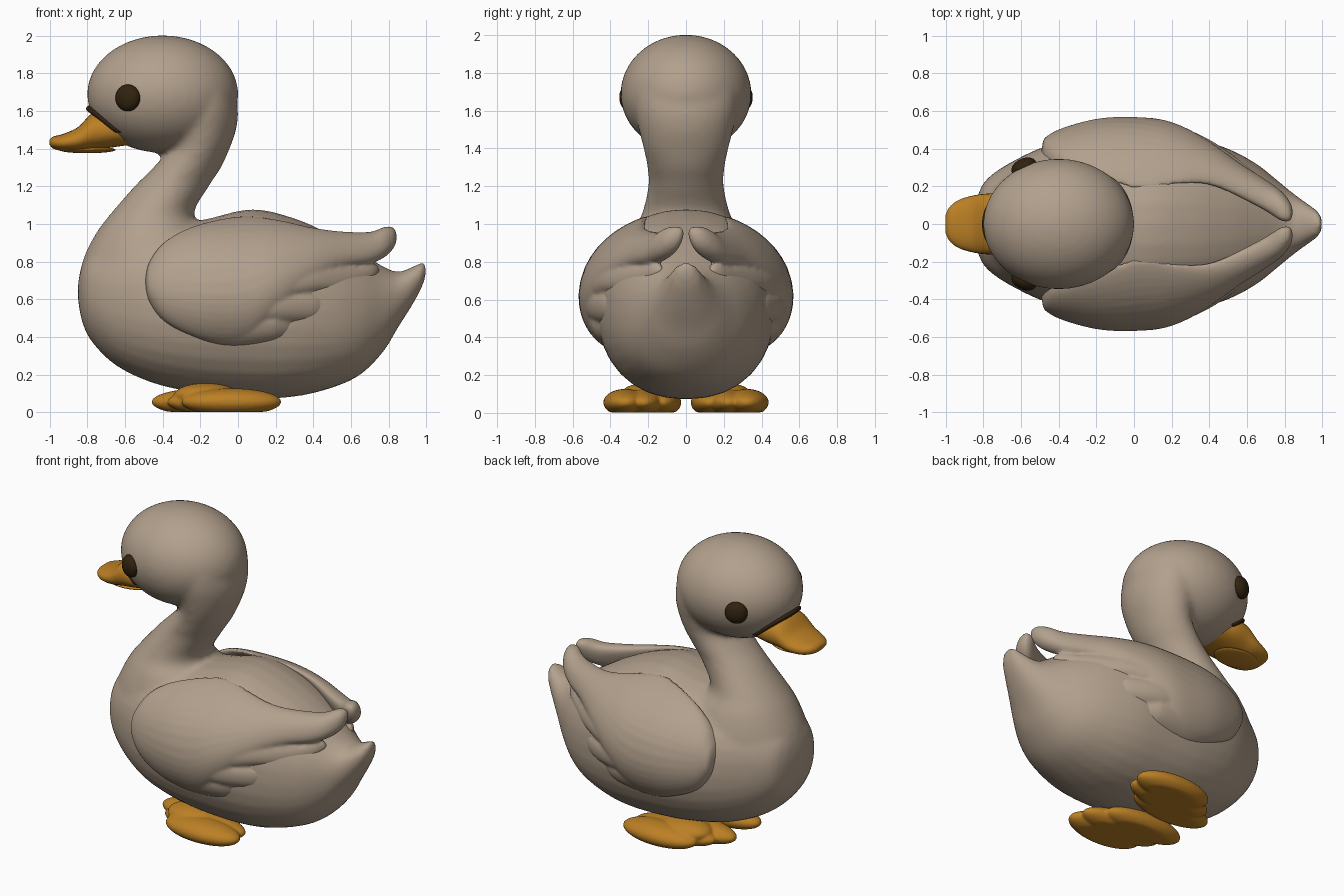
import bpy, bmesh, math
from mathutils import Vector, Matrix

if "Cube" in bpy.data.objects:
    bpy.data.objects.remove(bpy.data.objects["Cube"])


def material(name, rgb):
    m = bpy.data.materials.new(name)
    m.diffuse_color = (*rgb, 1)
    m.use_nodes = True
    m.node_tree.nodes["Principled BSDF"].inputs["Base Color"].default_value = m.diffuse_color
    return m


PLUMAGE = material("taupe_plumage", (0.445, 0.352, 0.265))
ORANGE = material("bill_orange", (0.50, 0.215, 0.018))
DARK = material("dark_brown", (0.030, 0.016, 0.005))


def spline(keys, sub=6):
    """Catmull-Rom interpolation through tuples."""
    out = []
    for i in range(len(keys) - 1):
        a, b, c, d = (keys[max(0, min(len(keys) - 1, i + k))] for k in (-1, 0, 1, 2))
        for s in range(sub):
            t = s / sub
            out.append(tuple(0.5 * (2 * q + (r - p) * t + (2 * p - 5 * q + 4 * r - w) * t * t
                                    + (3 * q - p - 3 * r + w) * t ** 3)
                             for p, q, r, w in zip(a, b, c, d)))
    return out + [keys[-1]]


def power(v, p):
    return math.copysign(abs(v) ** p, v)


def circle(n=32, p=1.0):
    return [(power(math.cos(2 * math.pi * i / n), p), power(math.sin(2 * math.pi * i / n), p))
            for i in range(n)]


def loft(bm, rings):
    vs = [[bm.verts.new(p) for p in r] for r in rings]
    n = len(vs[0])
    for a, b in zip(vs, vs[1:]):
        for i in range(n):
            bm.faces.new((a[i], a[(i + 1) % n], b[(i + 1) % n], b[i]))
    bm.faces.new(vs[0][::-1])
    bm.faces.new(vs[-1])


def loft_x(bm, keys, p=1.0):
    """Loft of sections across x; each key is x, low z, high z, half width."""
    loft(bm, [[(x, w * c, (lo + hi) / 2 + (hi - lo) / 2 * s) for c, s in circle(p=p)]
              for x, lo, hi, w in spline(keys)])


def ball(bm, centre, radii, turn=0.0):
    m = Matrix.Translation(centre) @ Matrix.Rotation(turn, 4, 'Z') @ Matrix.Diagonal((*radii, 1))
    return bmesh.ops.create_uvsphere(bm, u_segments=40, v_segments=24, radius=1, matrix=m)['verts']


def finish(bm, name, mat, voxel=0, smooth=0):
    bmesh.ops.recalc_face_normals(bm, faces=bm.faces)
    for f in bm.faces:
        f.smooth = True
    me = bpy.data.meshes.new(name)
    bm.to_mesh(me)
    bm.free()
    me.materials.append(mat)
    ob = bpy.data.objects.new(name, me)
    bpy.context.collection.objects.link(ob)
    if voxel:
        r = ob.modifiers.new("fuse", 'REMESH')
        r.mode, r.voxel_size, r.use_smooth_shade = 'VOXEL', voxel, True
        s = ob.modifiers.new("soften", 'SMOOTH')
        s.factor, s.iterations = 0.5, smooth
    return ob


# Body, neck and head fused into one smooth form
HEAD, HEAD_R = Vector((-0.40, 0, 1.69)), Vector((0.402, 0.347, 0.312))
bm = bmesh.new()
loft_x(bm, [(-.85, .60, .68, .05), (-.83, .49, .78, .15), (-.78, .38, .86, .24),
            (-.65, .25, .95, .33), (-.45, .155, 1.0, .42), (-.2, .10, 1.02, .465),
            (.07, .073, 1.078, .475), (.3, .083, 1.03, .46), (.5, .13, .94, .40),
            (.65, .20, .85, .32), (.77, .32, .775, .225), (.85, .45, .745, .16),
            (.92, .56, .77, .11), (.975, .66, .795, .07), (.998, .73, .79, .035)], p=0.9)
neck = [(.70, -.845, .0, .36), (.82, -.82, -.03, .34), (.95, -.755, -.15, .29),
        (1.05, -.68, -.235, .235), (1.2, -.55, -.155, .20), (1.3, -.45, -.09, .205),
        (1.4, -.37, -.045, .225), (1.5, -.38, -.01, .25), (1.6, -.38, .0, .27), (1.7, -.3, -.02, .26)]
loft(bm, [[((a + b) / 2 + (b - a) / 2 * c, w * s, z) for c, s in circle()]
          for z, a, b, w in spline(neck)])
ball(bm, HEAD, HEAD_R)
finish(bm, "body", PLUMAGE, 0.018, 8)


# Wings: overlapping feather lobes wrapped around the body
OUTER = spline([(-.5, .44), (-.4, .50), (-.2, .555), (0, .565), (.2, .545), (.4, .465),
                (.6, .335), (.8, .20), (.9, .14)])


def wing_y(x, z):
    for (x0, y0), (x1, y1) in zip(OUTER, OUTER[1:]):
        if x <= x1:
            break
    y = y0 + (y1 - y0) * (x - x0) / (x1 - x0)
    return y * math.sqrt(max(0.05, 1 - ((z - 0.6) / 0.5) ** 2))


FEATHERS = [  # inward offset, then x, low z, high z
    (0, [(-.492, .67, .72), (-.47, .585, .80), (-.40, .49, .895), (-.28, .42, .97),
         (-.12, .37, 1.02), (.05, .38, 1.042), (.22, .54, 1.02), (.4, .69, .98), (.55, .765, .96),
         (.7, .79, .958), (.78, .825, .985), (.825, .87, .98), (.842, .91, .95)]),
    (.012, [(-.2, .6, .8), (0, .58, .82), (.2, .59, .81), (.4, .63, .80), (.55, .64, .795),
            (.65, .665, .79), (.72, .705, .79), (.748, .74, .77)]),
    (.022, [(-.2, .5, .68), (0, .48, .68), (.2, .47, .66), (.4, .475, .645), (.5, .515, .635),
            (.57, .56, .63), (.598, .59, .615)]),
    (.032, [(-.3, .43, .6), (-.15, .36, .58), (0, .338, .56), (.2, .37, .535), (.32, .42, .51),
            (.39, .455, .495), (.41, .47, .485)])]
for side, label in ((-1, "left"), (1, "right")):
    bm = bmesh.new()
    for inset, keys in FEATHERS:
        rings = []
        for x, lo, hi in spline(keys):
            h = (hi - lo) / 2
            t = min(0.075, h * 0.9)
            ring = []
            for c, s in circle(40, 0.85):
                z = (lo + hi) / 2 + h * c
                ring.append((x, side * (wing_y(x, z) - inset - 0.07 + t * s), z))
            rings.append(ring)
        loft(bm, rings)
    finish(bm, label + "_wing", PLUMAGE, 0.011, 3)

# Bill with a raised lower plate
bm = bmesh.new()
loft_x(bm, [(-.58, 1.42, 1.56, .14), (-.68, 1.405, 1.59, .165), (-.77, 1.392, 1.59, .162),
            (-.85, 1.385, 1.515, .152), (-.93, 1.388, 1.478, .128), (-.98, 1.40, 1.465, .09),
            (-1.0, 1.42, 1.448, .05)], p=0.9)
finish(bm, "bill", ORANGE)
bm = bmesh.new()
ball(bm, (-.80, 0, 1.394), (.15, .10, .018))
finish(bm, "lower_bill", ORANGE)

# Dark band following the head above the bill
bm = bmesh.new()
rings = []
for i in range(33):
    a = math.pi * i / 32
    y, z = 0.168 * math.cos(a), 1.485 + 0.127 * math.sin(a) ** 0.8
    d = 1 - (y / HEAD_R.y) ** 2 - ((z - HEAD.z) / HEAD_R.z) ** 2
    p = Vector((HEAD.x - HEAD_R.x * math.sqrt(d), y, z))
    out = Vector((p.x - HEAD.x, 0, 0)).normalized()
    up = Vector((0, math.cos(a), math.sin(a)))
    rings.append([p + 0.018 * (c * out + s * up) for c, s in circle(12)])
loft(bm, rings)
finish(bm, "bill_band", DARK)

# Eyes and feet, mirrored across y
for side, label in ((-1, "left"), (1, "right")):
    bm = bmesh.new()
    ball(bm, (-.585, side * .303, 1.67), (.07, .045, .071), side * math.radians(25))
    finish(bm, label + "_eye", DARK)

    bm = bmesh.new()
    toes = [(-.035, .32, .265, .118), (-.085, .225, .29, .11), (-.18, .13, .28, .105)]
    for x, y, rx, ry in toes:
        for v in ball(bm, (x, side * y, .055), (rx, ry, .072)):
            if v.co.z < 0.055:
                v.co.z = max(0.002, v.co.z)
    ball(bm, (-.17, side * .23, .09), (.17, .12, .065))
    finish(bm, label + "_foot", ORANGE, 0.009, 3)
